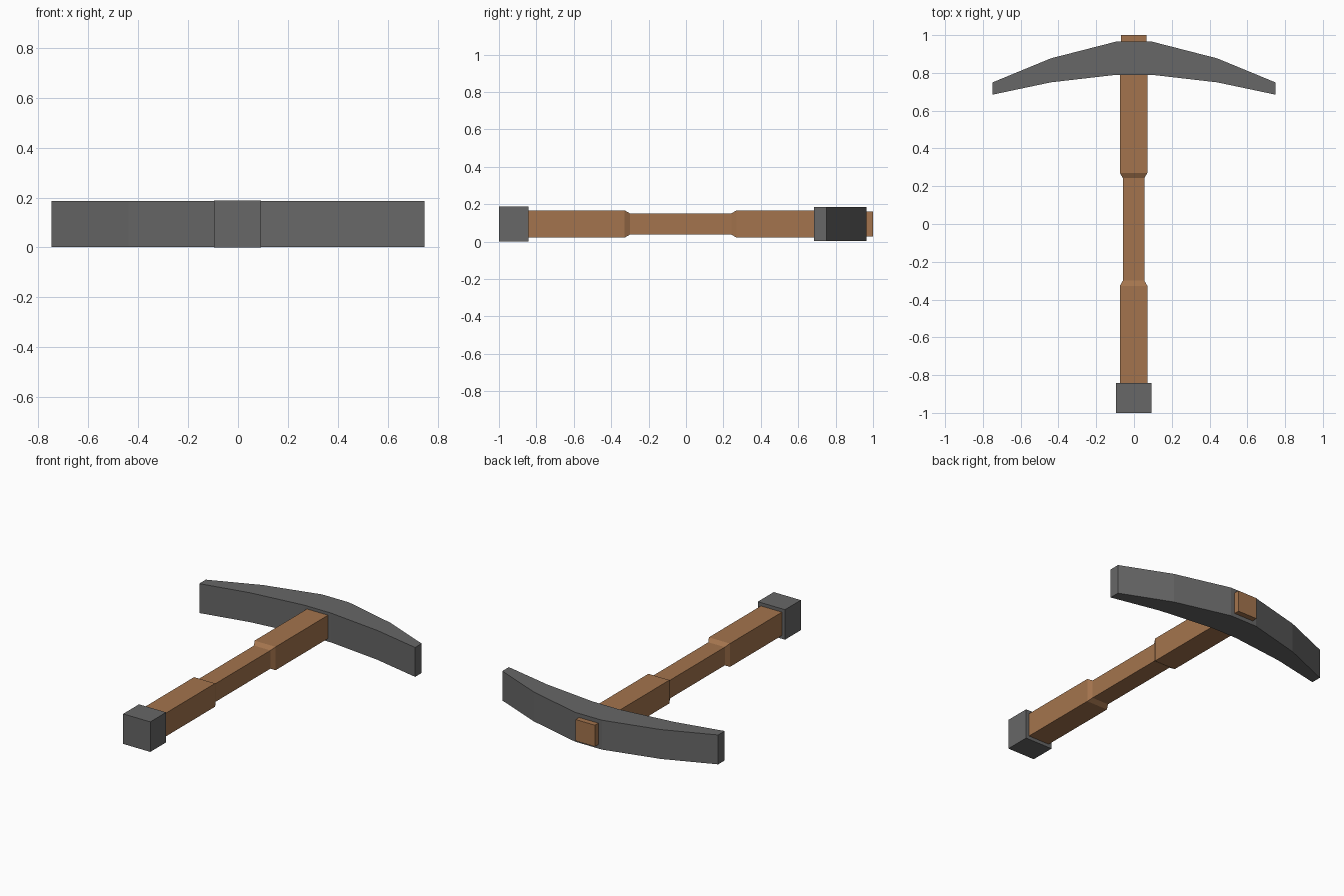
import bpy
import bmesh

cube = bpy.data.objects.get("Cube")
if cube:
    bpy.data.objects.remove(cube, do_unlink=True)


def material(name, color):
    mat = bpy.data.materials.new(name)
    mat.use_nodes = True
    mat.diffuse_color = color
    mat.node_tree.nodes["Principled BSDF"].inputs["Base Color"].default_value = color
    return mat


wood = material("brown_wood", (0.37, 0.175, 0.075, 1))
iron = material("dark_iron", (0.135, 0.135, 0.135, 1))
CX, CZ = -0.002, 0.096  # axis of the handle


def finish(name, bm, mat):
    bmesh.ops.recalc_face_normals(bm, faces=bm.faces)
    mesh = bpy.data.meshes.new(name)
    bm.to_mesh(mesh)
    bm.free()
    mesh.materials.append(mat)
    obj = bpy.data.objects.new(name, mesh)
    bpy.context.collection.objects.link(obj)
    return obj


def square_loft(name, sections, mat):
    """Square bar along y, from (y, half width) sections."""
    bm = bmesh.new()
    rings = [[bm.verts.new((CX + sx * r, y, CZ + sz * r))
              for sx, sz in ((-1, -1), (1, -1), (1, 1), (-1, 1))]
             for y, r in sections]
    for a, b in zip(rings, rings[1:]):
        for i in range(4):
            j = (i + 1) % 4
            bm.faces.new((a[i], a[j], b[j], b[i]))
    bm.faces.new(rings[0])
    bm.faces.new(rings[-1])
    return finish(name, bm, mat)


# Handle with a slimmer grip, and its end poking out behind the head
square_loft("handle", [(-0.86, 0.073), (-0.328, 0.073), (-0.3, 0.057),
                       (0.243, 0.057), (0.271, 0.073), (0.85, 0.073)], wood)
square_loft("handle_tip", [(0.84, 0.067), (1.0, 0.067)], wood)

# Square cap on the front end
square_loft("end_cap", [(-1.0, 0.094), (-0.843, 0.094)], iron)

# Curved head: mirrored stations of x, front y, back y
half = [(0.093, 0.79, 0.966), (0.44, 0.75, 0.877), (0.748, 0.685, 0.75)]
stations = [(-x, f, b) for x, f, b in reversed(half)] + half
bm = bmesh.new()
rings = [[bm.verts.new((x, y, z)) for y, z in
          ((f, 0.004), (b, 0.004), (b, 0.188), (f, 0.188))]
         for x, f, b in stations]
for a, b in zip(rings, rings[1:]):
    for i in range(4):
        j = (i + 1) % 4
        bm.faces.new((a[i], a[j], b[j], b[i]))
bm.faces.new(rings[0])
bm.faces.new(rings[-1])
finish("pick_head", bm, iron)

# Rest the lowest part on the ground
objs = [bpy.data.objects[n] for n in ("handle", "handle_tip", "end_cap", "pick_head")]
low = min(v.co.z for o in objs for v in o.data.vertices)
for o in objs:
    for v in o.data.vertices:
        v.co.z -= low
